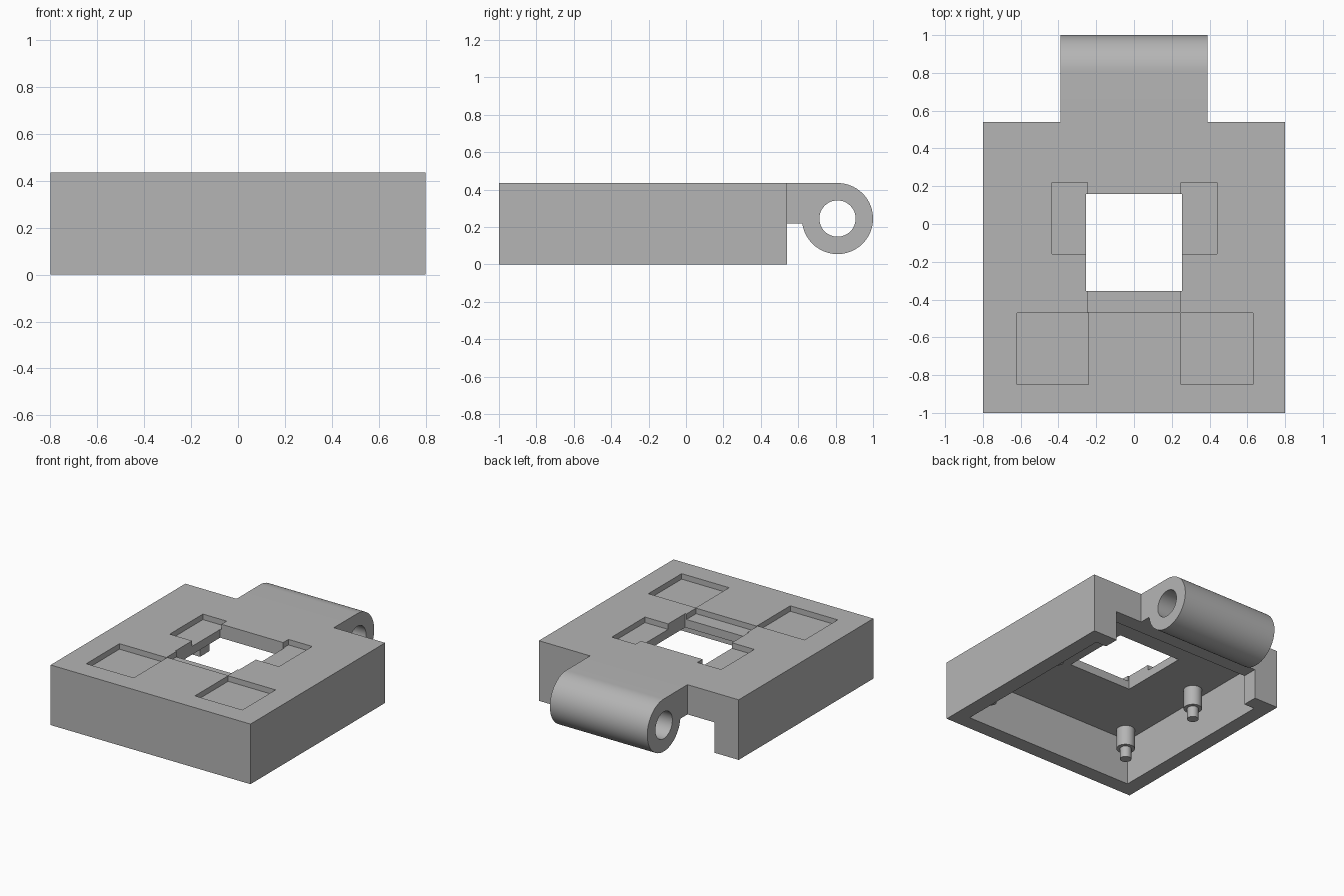
import bpy, bmesh, math
from mathutils import Matrix

cube = bpy.data.objects.get("Cube")
if cube:
    bpy.data.objects.remove(cube, do_unlink=True)

grey = bpy.data.materials.new("plain_grey")
grey.use_nodes = True
grey.diffuse_color = (0.46, 0.46, 0.46, 1)
grey.node_tree.nodes["Principled BSDF"].inputs["Base Color"].default_value = (0.46, 0.46, 0.46, 1)


def finish(name, bm):
    bmesh.ops.recalc_face_normals(bm, faces=bm.faces[:])
    mesh = bpy.data.meshes.new(name)
    bm.to_mesh(mesh)
    bm.free()
    mesh.materials.append(grey)
    obj = bpy.data.objects.new(name, mesh)
    bpy.context.collection.objects.link(obj)
    return obj


def box(name, x0, x1, y0, y1, z0, z1):
    bm = bmesh.new()
    bmesh.ops.create_cube(bm, size=1)
    for v in bm.verts:
        v.co = (x1 if v.co.x > 0 else x0, y1 if v.co.y > 0 else y0, z1 if v.co.z > 0 else z0)
    return finish(name, bm)


def add_cylinder(bm, radius, length, matrix, sides):
    bmesh.ops.create_cone(bm, cap_ends=True, segments=sides, radius1=radius,
                          radius2=radius, depth=length, matrix=matrix)


def select(obj):
    bpy.ops.object.select_all(action='DESELECT')
    obj.select_set(True)
    bpy.context.view_layer.objects.active = obj


def combine(target, tool, operation):
    tool.hide_render = True
    mod = target.modifiers.new("cut", 'BOOLEAN')
    mod.operation, mod.solver, mod.object = operation, 'EXACT', tool
    select(target)
    bpy.ops.object.modifier_apply(modifier=mod.name)
    bpy.data.objects.remove(tool, do_unlink=True)


TOP, CEILING, GAP = 0.435, 0.335, 0.22
BACK, WALL = 0.54, 0.11

# Main housing
body = box("housing", -0.8, 0.8, -1, BACK, 0, TOP)

# Hinge barrel with its flat neck, extruded along x
cy, cz, radius = 0.81, 0.245, 0.19
end = -math.pi + math.asin((cz - GAP) / radius)
profile = [(0.48, GAP), (0.48, TOP)]
for i in range(49):
    a = math.pi / 2 + (end - math.pi / 2) * i / 48
    profile.append((cy + radius * math.cos(a), cz + radius * math.sin(a)))
bm = bmesh.new()
face = bm.faces.new([bm.verts.new((-0.39, y, z)) for y, z in profile])
ext = bmesh.ops.extrude_face_region(bm, geom=[face])
bmesh.ops.translate(bm, vec=(0.78, 0, 0),
                    verts=[g for g in ext["geom"] if isinstance(g, bmesh.types.BMVert)])
combine(body, finish("hinge", bm), 'UNION')

# Hinge bore
bm = bmesh.new()
add_cylinder(bm, 0.097, 1, Matrix.Translation((0, cy, cz)) @ Matrix.Rotation(math.pi / 2, 4, 'Y'), 48)
combine(body, finish("hinge_bore", bm), 'DIFFERENCE')

# Hollow underside, rear gap, square window and shallow top recesses
floor = TOP - 0.04
cuts = [
    ("hollow", -0.8 + WALL, 0.8 - WALL, -1 + WALL, BACK - WALL, -0.1, CEILING),
    ("rear_gap", -0.605, 0.605, 0.3, 0.58, -0.1, GAP),
    ("window", -0.255, 0.255, -0.355, 0.16, 0.1, 0.6),
    ("front_recess", -0.245, 0.245, -0.465, -0.3, floor, 0.6),
    ("left_side_recess", 0.25, 0.44, -0.16, 0.22, floor, 0.6),
    ("right_side_recess", -0.435, -0.245, -0.16, 0.22, floor, 0.6),
    ("left_pad_recess", 0.25, 0.63, -0.85, -0.47, floor, 0.6),
    ("right_pad_recess", -0.62, -0.24, -0.85, -0.47, floor, 0.6),
]
for cut in cuts:
    combine(body, box(*cut), 'DIFFERENCE')
select(body)
bpy.ops.object.shade_smooth_by_angle(angle=math.radians(30))

# Stepped pins hanging from the ceiling
for side, x in (("left", 0.59), ("right", -0.59)):
    for place, y in (("front", -0.79), ("rear", -0.09)):
        bm = bmesh.new()
        for r, low, high in ((0.062, 0.19, CEILING + 0.01), (0.038, 0.11, 0.2)):
            add_cylinder(bm, r, high - low, Matrix.Translation((x, y, (low + high) / 2)), 32)
        pin = finish(f"{place}_{side}_pin", bm)
        select(pin)
        bpy.ops.object.shade_smooth_by_angle(angle=math.radians(30))
